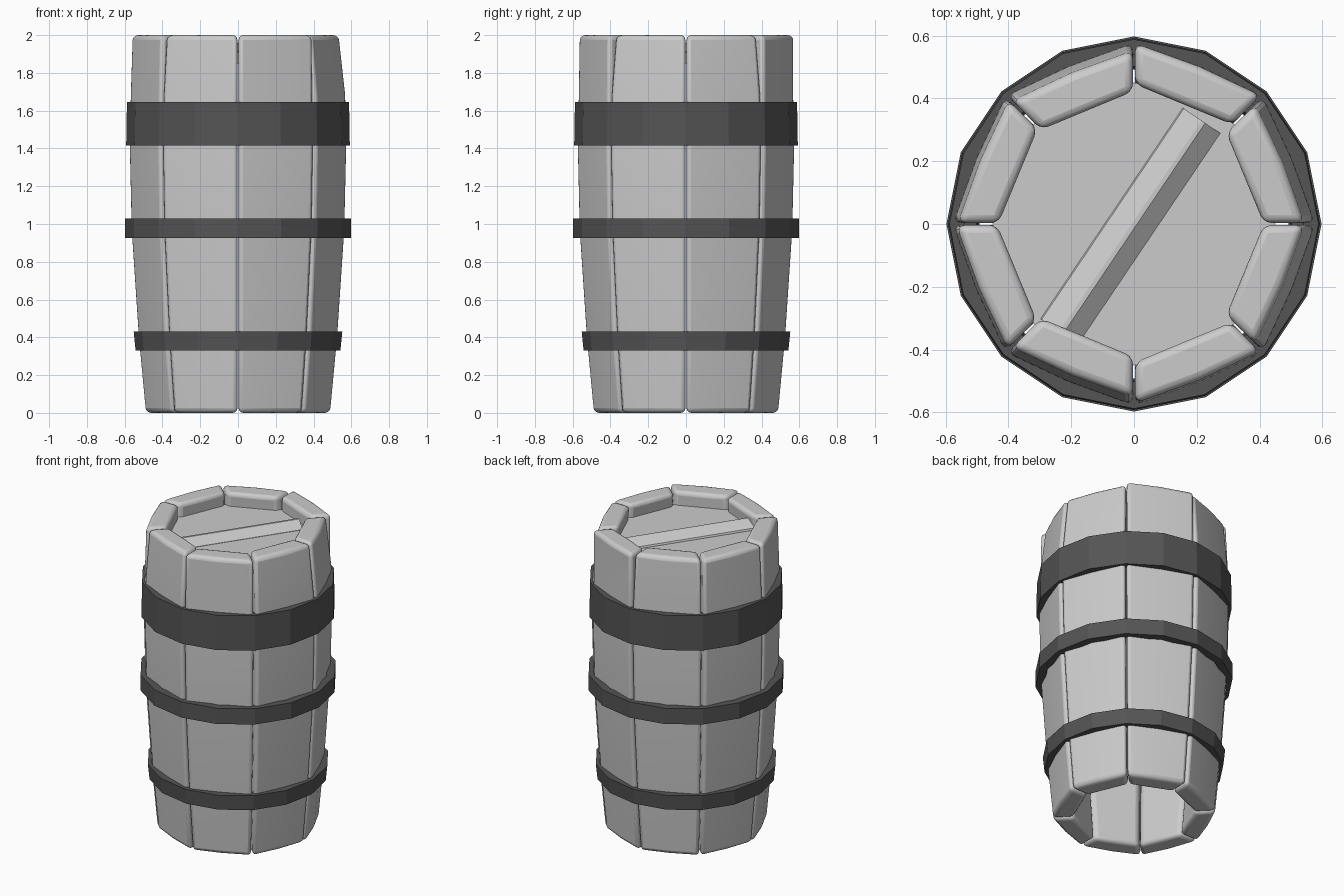
import bpy, bmesh, math
from mathutils import Vector

if "Cube" in bpy.data.objects:
    bpy.data.objects.remove(bpy.data.objects["Cube"])

dark = bpy.data.materials.new("dark_iron")
dark.diffuse_color = (0.09, 0.09, 0.09, 1)
dark.use_nodes = True
dark.node_tree.nodes["Principled BSDF"].inputs["Base Color"].default_value = dark.diffuse_color


def polar(r, a, z):
    return Vector((r * math.cos(a), r * math.sin(a), z))


def loft(name, rings, closed=False, mat=None):
    """Skin equal-length rings of points; cap the ends or join them in a loop."""
    bm = bmesh.new()
    rows = [[bm.verts.new(p) for p in ring] for ring in rings]
    n = len(rows[0])
    for i in range(len(rows) if closed else len(rows) - 1):
        a, b = rows[i], rows[(i + 1) % len(rows)]
        for k in range(n):
            bm.faces.new((a[k], a[(k + 1) % n], b[(k + 1) % n], b[k]))
    if not closed:
        bm.faces.new(rows[0])
        bm.faces.new(rows[-1])
    bmesh.ops.recalc_face_normals(bm, faces=bm.faces[:])
    me = bpy.data.meshes.new(name)
    bm.to_mesh(me)
    bm.free()
    ob = bpy.data.objects.new(name, me)
    bpy.context.collection.objects.link(ob)
    if mat:
        me.materials.append(mat)
    return ob


def smooth(ob, angle):
    bpy.ops.object.select_all(action='DESELECT')
    ob.select_set(True)
    bpy.context.view_layer.objects.active = ob
    bpy.ops.object.shade_smooth_by_angle(angle=math.radians(angle))


# Staves: eight tapered planks, each leaning slightly differently at the top
body = [(0, 0.495), (0.4, 0.532), (0.97, 0.57), (1.4, 0.58), (1.68, 0.575)]
top_radii = [0.54, 0.575, 0.55, 0.56, 0.565, 0.55, 0.57, 0.54]
half = math.radians(22.1)
for i, top_r in enumerate(top_radii):
    mid = math.radians(22.5 + 45 * i)
    rings = []
    for z, r in body + [(2.0, top_r)]:
        inner = r - 0.13
        rings.append([
            polar(r, mid - half, z),
            polar(r * math.cos(half) + 0.01, mid, z),
            polar(r, mid + half, z),
            polar(inner, mid + half, z),
            polar(inner * math.cos(half), mid, z),
            polar(inner, mid - half, z)])
    stave = loft(f"stave_{i + 1}", rings)
    bev = stave.modifiers.new("rounded_edges", 'BEVEL')
    bev.width = 0.025
    bev.segments = 3
    bev.limit_method = 'ANGLE'
    bev.angle_limit = math.radians(40)
    smooth(stave, 40)

# Hoops: sixteen-sided iron bands
for name, z0, z1, r0, r1 in (("lower_hoop", 0.33, 0.43, 0.542, 0.552),
                             ("middle_hoop", 0.925, 1.03, 0.597, 0.597),
                             ("upper_hoop", 1.415, 1.645, 0.592, 0.588)):
    rings = []
    for k in range(16):
        a = k * math.tau / 16
        rings.append([polar(r0, a, z0), polar(r1, a, z1),
                      polar(r1 - 0.05, a, z1), polar(r0 - 0.05, a, z0)])
    loft(name, rings, closed=True, mat=dark)

# Lid: recessed disc inside the rim
loft("lid", [[polar(0.45, k * math.tau / 16, z) for k in range(16)]
             for z in (1.85, 1.91)])

# Lid bar: ridged batten laid diagonally across the lid
bar_profile = [(-0.072, 0.0), (-0.068, 0.01), (0.0, 0.045),
               (0.014, 0.045), (0.072, 0.0), (0.072, -0.02), (-0.072, -0.02)]
ang = math.radians(56)
along = Vector((math.cos(ang), math.sin(ang), 0))
side = Vector((math.sin(ang), -math.cos(ang), 0))
centre = Vector((-0.003, 0.006, 1.912))
loft("lid_bar", [[centre + along * t + side * s + Vector((0, 0, h))
                  for s, h in bar_profile] for t in (-0.42, 0.39)])
